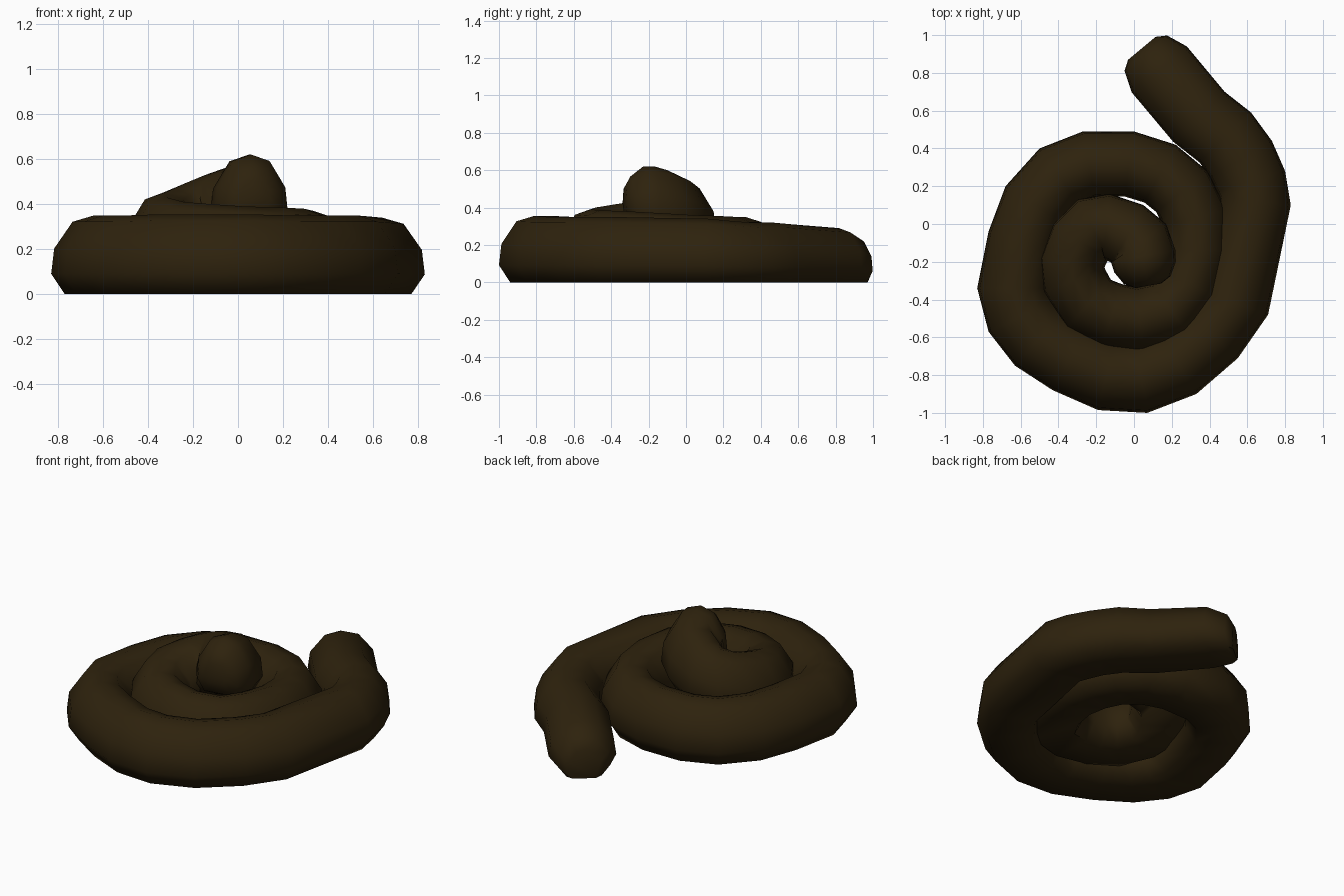
import bpy
import bmesh
from math import radians
from mathutils import Vector

default_cube = bpy.data.objects.get("Cube")
if default_cube:
    bpy.data.objects.remove(default_cube, do_unlink=True)

# Single dark brown material
brown = bpy.data.materials.new("dark brown")
brown.use_nodes = True
colour = (0.027, 0.016, 0.004, 1)
brown.diffuse_color = colour
brown.node_tree.nodes["Principled BSDF"].inputs["Base Color"].default_value = colour
brown.node_tree.nodes["Principled BSDF"].inputs["Roughness"].default_value = 0.8

# Outer edge of the coil from the loose tail to the raised tip: x, y, top height
OUTER_EDGE = [
    (.28, .94, .29), (.48, .70, .31), (.62, .59, .32), (.73, .44, .32),
    (.80, .28, .33), (.83, .10, .34), (.71, -.48, .35), (.55, -.71, .35),
    (.33, -.90, .35), (.07, -1, .355), (-.19, -.985, .355), (-.43, -.88, .355),
    (-.63, -.75, .35), (-.77, -.57, .35), (-.83, -.34, .35), (-.77, -.04, .35),
    (-.68, .20, .35), (-.50, .40, .35), (-.27, .49, .35), (0, .49, .35),
    (.22, .42, .35), (.39, .28, .355), (.49, .08, .36), (.51, -.15, .37),
    (.45, -.39, .38), (.30, -.60, .385), (.05, -.68, .39), (-.17, -.65, .40),
    (-.36, -.55, .41), (-.48, -.36, .43), (-.50, -.18, .45), (-.43, 0, .47),
    (-.30, .13, .50), (-.13, .16, .53), (.05, .10, .57), (.17, 0, .60),
    (.22, -.14, .62),
]
TAIL_RADIUS, COIL_RADIUS, TUBE_HEIGHT = .19, .174, .36
TIP_TRAVEL = Vector((.17, -1)).normalized()

# Half of the cross section: share of radius, share of height
HALF_SECTION = [(.68, 0), (1, .26), (.93, .58), (.5, .92)]
SECTION = HALF_SECTION + [(0, 1)] + [(-w, h) for w, h in reversed(HALF_SECTION)]


def add_ring(bm, centre, side, radius, bottom, top):
    """One cross section standing upright across the path."""
    return [bm.verts.new((*(centre + side * radius * w), bottom + (top - bottom) * h))
            for w, h in SECTION]


def path_stations():
    """Centre, outward side, travel direction, radius, bottom and top."""
    points = [Vector(p[:2]) for p in OUTER_EDGE]
    last = len(points) - 1
    result = []
    for i, (x, y, top) in enumerate(OUTER_EDGE):
        before = points[max(i - 1, 0)]
        after = points[min(i + 1, last)]
        travel = TIP_TRAVEL if i == last else (after - before).normalized()
        side = Vector((-travel.y, travel.x))
        # The outer turn is a little thicker than the inner one
        blend = min(max(i - 14, 0) / 5, 1)
        radius = TAIL_RADIUS + (COIL_RADIUS - TAIL_RADIUS) * blend
        bottom = max(0, top - TUBE_HEIGHT)
        result.append((points[i] - side * radius, side, travel, radius, bottom, top))
    return result


def add_cap_ring(bm, station, reach, width, drop, lift):
    """A smaller section beyond an end of the path, to round it off."""
    centre, side, travel, radius, bottom, top = station
    height = top - bottom
    return add_ring(bm, centre + travel * reach, side, radius * width,
                    bottom + height * lift, top - height * drop)


bm = bmesh.new()
stations = path_stations()
tail, tip = stations[0], stations[-1]

# Rounded tail, coil body and rounded tip
rings = [add_cap_ring(bm, tail, -.145, .5, .4, 0),
         add_cap_ring(bm, tail, -.112, .77, .18, 0)]
for centre, side, travel, radius, bottom, top in stations:
    rings.append(add_ring(bm, centre, side, radius, bottom, top))
rings.append(add_cap_ring(bm, tip, .06, .95, 0, .04))
rings.append(add_cap_ring(bm, tip, .13, .72, .15, .15))
rings.append(add_cap_ring(bm, tip, .16, .4, .3, .35))

# Skin the sections and close both ends
count = len(SECTION)
for first, second in zip(rings, rings[1:]):
    for j in range(count):
        k = (j + 1) % count
        bm.faces.new((first[j], first[k], second[k], second[j]))
bm.faces.new(rings[0])
bm.faces.new(rings[-1])
bmesh.ops.recalc_face_normals(bm, faces=bm.faces)

mesh = bpy.data.meshes.new("coiled_tube")
bm.to_mesh(mesh)
bm.free()
mesh.materials.append(brown)
coil = bpy.data.objects.new("coiled_tube", mesh)
bpy.context.collection.objects.link(coil)

# Smooth shading with a crisp underside edge
bpy.ops.object.select_all(action="DESELECT")
coil.select_set(True)
bpy.context.view_layer.objects.active = coil
bpy.ops.object.shade_smooth_by_angle(angle=radians(60))
